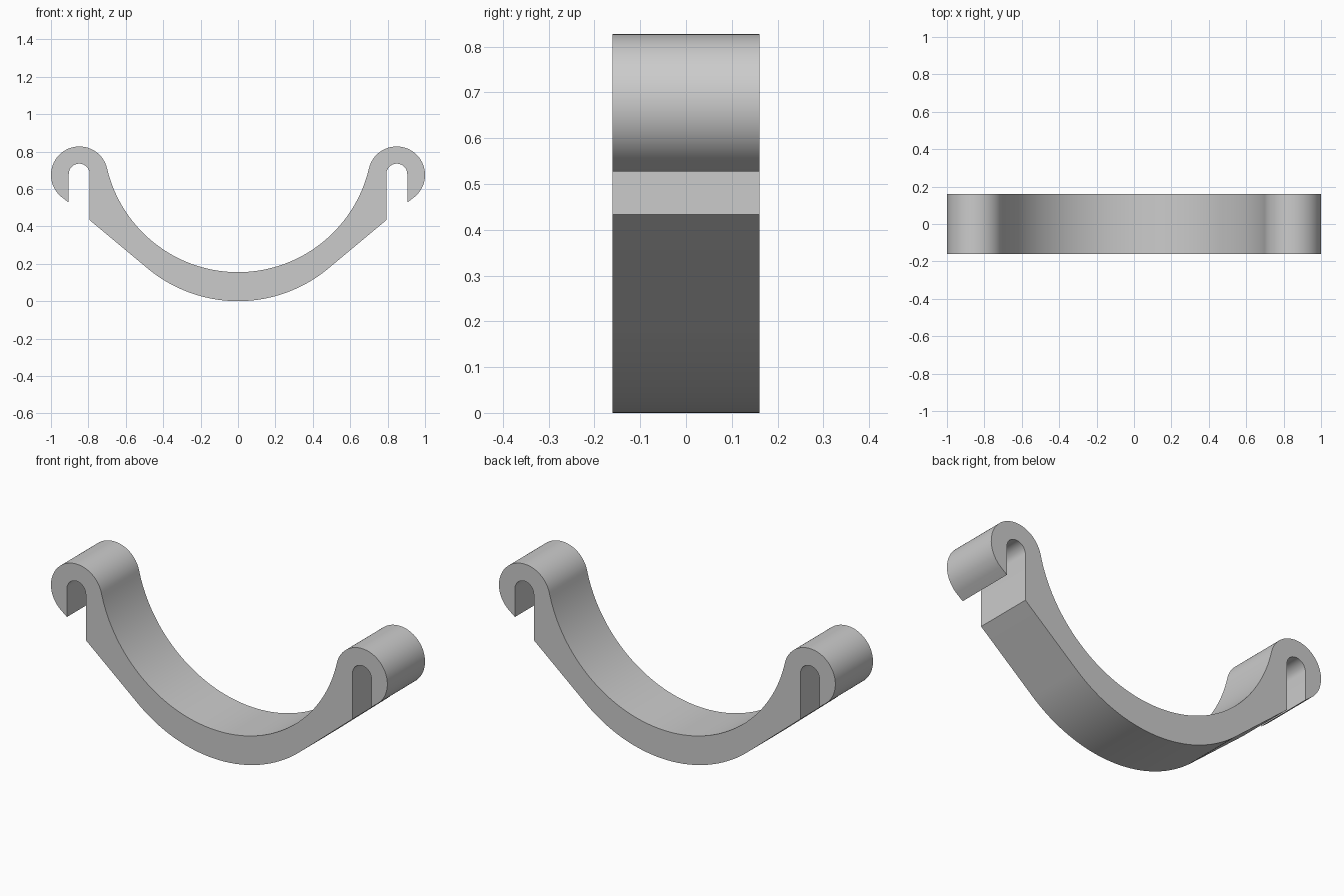
import bpy
import bmesh
from math import cos, sin, radians, degrees, atan2, hypot

cube = bpy.data.objects.get("Cube")
if cube:
    bpy.data.objects.remove(cube, do_unlink=True)

HALF_DEPTH = 0.16
HOOK_X, HOOK_Z, HOOK_R = 0.848, 0.675, 0.152
SLOT_X, SLOT_Z, SLOT_R = 0.849, 0.679, 0.056
OUTER_R = 0.755
INNER_R, INNER_Z = 0.719, 0.874


def arc(cx, cz, r, start, end, steps):
    """Points along an arc, angles in degrees."""
    angles = [radians(start + (end - start) * i / steps) for i in range(steps + 1)]
    return [(cx + r * cos(a), cz + r * sin(a)) for a in angles]


# The cradle arc runs tangentially into the hook
blend = degrees(atan2(HOOK_Z - INNER_Z, HOOK_X))

# Half profile, from the bottom centre round the hook to the cradle centre
half = arc(0, OUTER_R, OUTER_R, -90, -50.1, 24)
half += [(SLOT_X - SLOT_R, 0.433)]
half += arc(SLOT_X, SLOT_Z, SLOT_R, 180, 0, 24)
half += [(SLOT_X + SLOT_R, 0.527)]
half += arc(HOOK_X, HOOK_Z, HOOK_R, -51, 180 + blend, 48)
half += arc(0, INNER_Z, INNER_R, blend, -90, 40)[1:]
profile = half + [(-x, z) for x, z in half[-2:0:-1]]

# Extrude the profile through the depth
bm = bmesh.new()
front = bm.faces.new([bm.verts.new((x, -HALF_DEPTH, z)) for x, z in profile])
result = bmesh.ops.extrude_face_region(bm, geom=[front], use_keep_orig=True)
moved = [v for v in result["geom"] if isinstance(v, bmesh.types.BMVert)]
bmesh.ops.translate(bm, verts=moved, vec=(0, 2 * HALF_DEPTH, 0))
bmesh.ops.recalc_face_normals(bm, faces=bm.faces)
mesh = bpy.data.meshes.new("hooked_clip")
bm.to_mesh(mesh)
bm.free()

clip = bpy.data.objects.new("hooked_clip", mesh)
bpy.context.collection.objects.link(clip)

# Plain grey material
grey = bpy.data.materials.new("light_grey")
grey.use_nodes = True
colour = (0.6, 0.6, 0.6, 1)
grey.diffuse_color = colour
grey.node_tree.nodes["Principled BSDF"].inputs["Base Color"].default_value = colour
mesh.materials.append(grey)

# Smooth curves with crisp corners
bpy.ops.object.select_all(action="DESELECT")
clip.select_set(True)
bpy.context.view_layer.objects.active = clip
bpy.ops.object.shade_smooth_by_angle(angle=radians(25))
